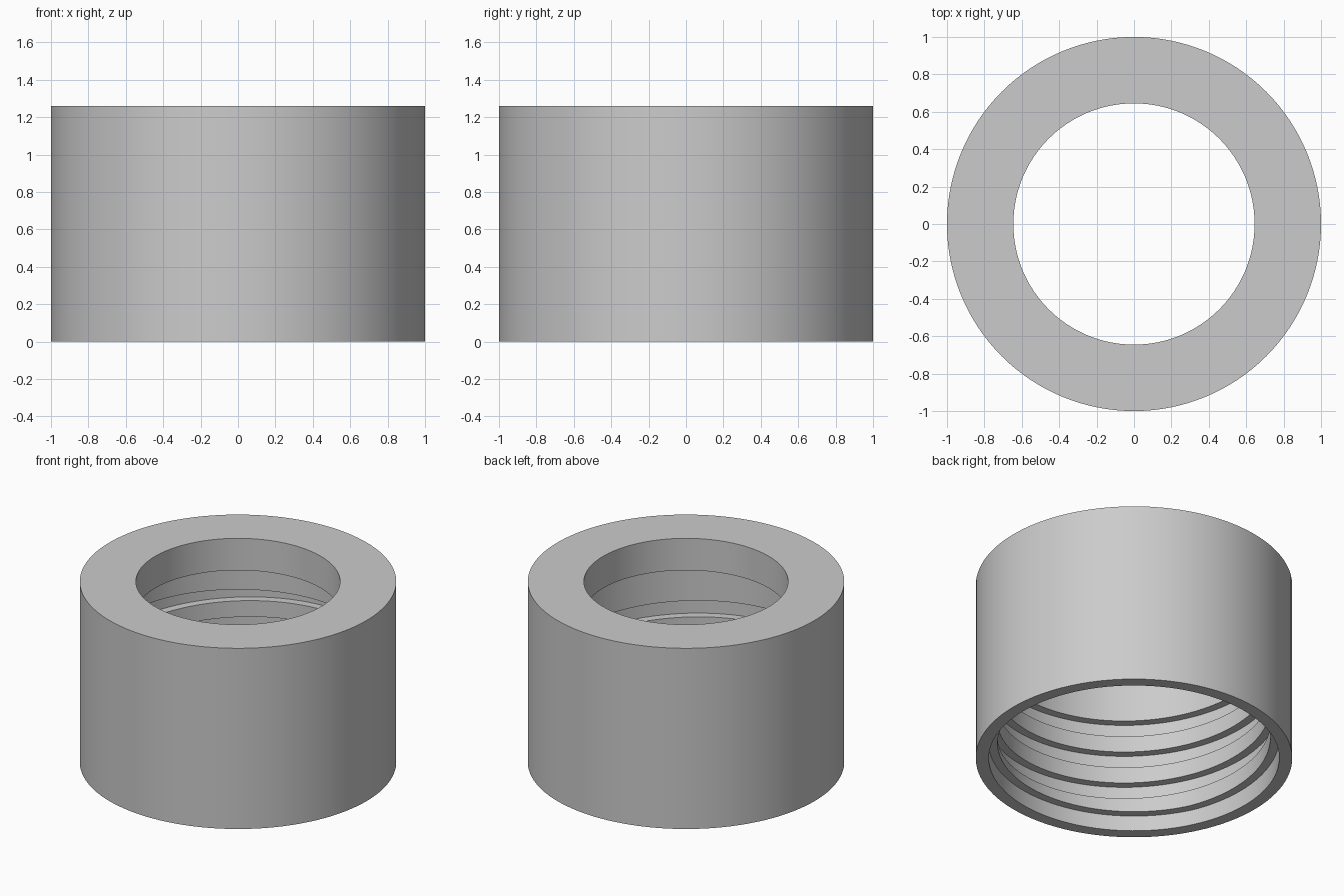
import bpy
import bmesh
import math

cube = bpy.data.objects.get("Cube")
if cube:
    bpy.data.objects.remove(cube, do_unlink=True)

SEGMENTS = 128
HEIGHT = 1.26
ROOT, CREST = 0.918, 0.862        # thread radii
THREAD_LOW, THREAD_HIGH = 0.107, 0.802
PITCH, RIDGE = 0.226, 0.113       # thread rise per turn, ridge height

grey = bpy.data.materials.new("plain grey")
grey.use_nodes = True
colour = (0.6, 0.6, 0.6, 1)
grey.diffuse_color = colour
grey.node_tree.nodes["Principled BSDF"].inputs["Base Color"].default_value = colour


def polar(radius, step, z):
    angle = math.tau * step / SEGMENTS
    return radius * math.cos(angle), radius * math.sin(angle), z


def finish(bm, name):
    mesh = bpy.data.meshes.new(name)
    bm.to_mesh(mesh)
    bm.free()
    mesh.materials.append(grey)
    obj = bpy.data.objects.new(name, mesh)
    bpy.context.collection.objects.link(obj)
    bpy.ops.object.select_all(action="DESELECT")
    obj.select_set(True)
    bpy.context.view_layer.objects.active = obj
    bpy.ops.object.shade_smooth_by_angle(angle=math.radians(30))
    return obj


# Collar body: closed section turned around the axis
section = [
    (1, 0), (1, HEIGHT), (0.645, HEIGHT), (0.645, 1.037), (CREST, 1.037),
    (CREST, THREAD_HIGH), (ROOT, THREAD_HIGH), (ROOT, 0),
]
bm = bmesh.new()
rings = [[bm.verts.new(polar(r, s, z)) for s in range(SEGMENTS)] for r, z in section]
for i, ring in enumerate(rings):
    above = rings[(i + 1) % len(rings)]
    for s in range(SEGMENTS):
        t = (s + 1) % SEGMENTS
        bm.faces.new((ring[s], ring[t], above[t], above[s]))
bmesh.ops.recalc_face_normals(bm, faces=bm.faces)
finish(bm, "collar_body")

# Internal thread: square left-handed ridge, trimmed flat at both ends
bm = bmesh.new()
previous = None
for step in range(-2 * SEGMENTS, 4 * SEGMENTS):
    low = 0.547 - PITCH * (step / SEGMENTS - 0.625)
    high = min(low + RIDGE, THREAD_HIGH)
    low = max(low, THREAD_LOW)
    if high - low < 0.001:
        continue
    row = [bm.verts.new(polar(r, step, z))
           for r, z in ((ROOT, low), (CREST, low), (CREST, high), (ROOT, high))]
    if previous:
        for k in range(3):
            bm.faces.new((previous[k], previous[k + 1], row[k + 1], row[k]))
    previous = row
# Make the crest face the axis
bmesh.ops.recalc_face_normals(bm, faces=bm.faces)
bm.normal_update()
crest = next(f for f in bm.faces
             if all(abs(v.co.xy.length - CREST) < 0.001 for v in f.verts))
if crest.normal.xy.dot(crest.calc_center_median().xy) > 0:
    bmesh.ops.reverse_faces(bm, faces=bm.faces)
finish(bm, "internal_thread")
